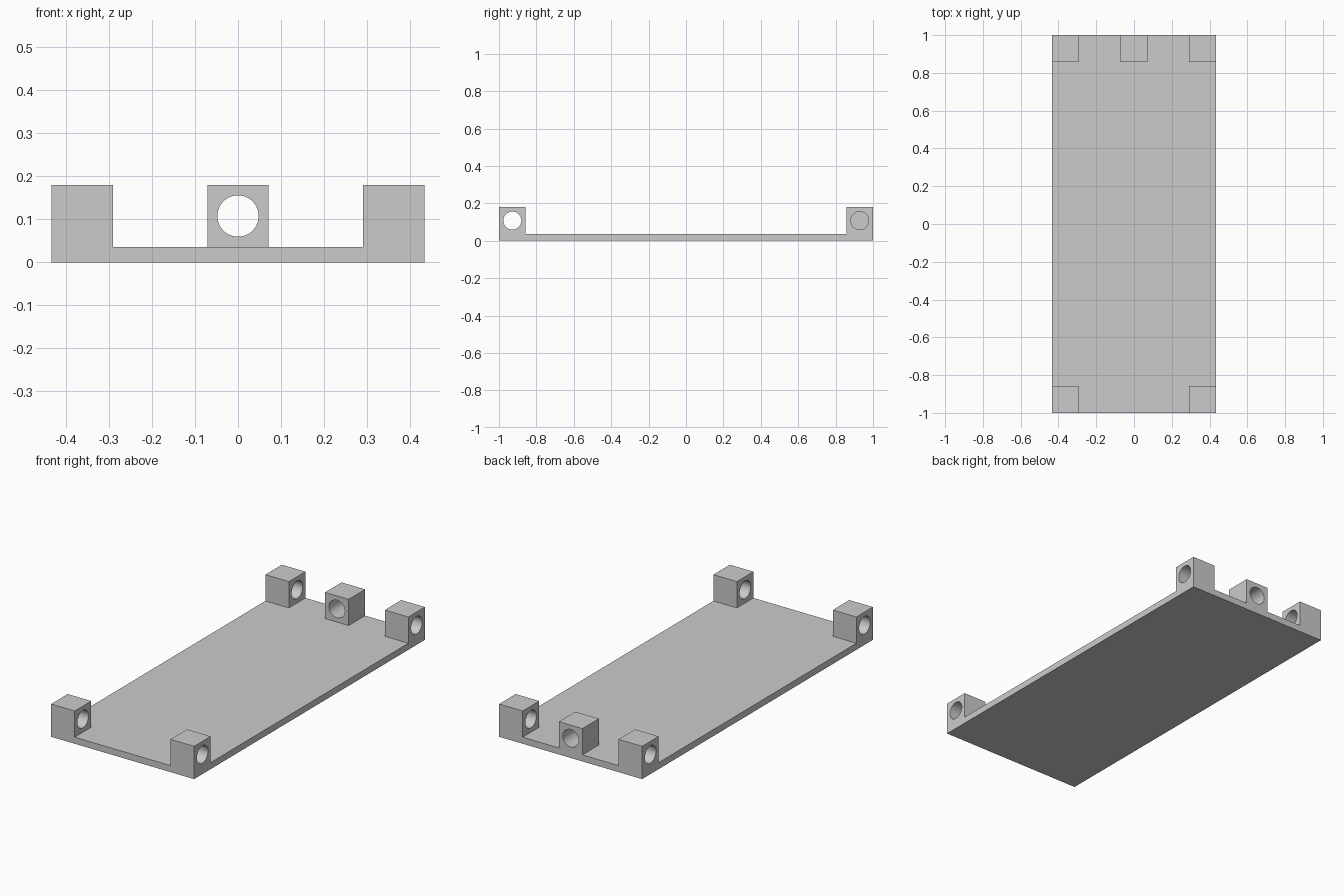
import bpy
import math

default_cube = bpy.data.objects.get("Cube")
if default_cube:
    bpy.data.objects.remove(default_cube, do_unlink=True)

# Overall sizes
HALF_X, HALF_Y = 0.434, 1.0
PLATE_H = 0.036
TOP = 0.18
BLOCK = 0.143
HOLE_R = 0.048
HOLE_Z = (PLATE_H + TOP) / 2

grey = bpy.data.materials.new("light grey")
grey.use_nodes = True
colour = (0.6, 0.6, 0.6, 1)
grey.diffuse_color = colour
grey.node_tree.nodes["Principled BSDF"].inputs["Base Color"].default_value = colour


def box(name, x, y, size_x, size_y, height):
    bpy.ops.mesh.primitive_cube_add(size=1, location=(x, y, height / 2))
    obj = bpy.context.object
    obj.name = name
    obj.scale = (size_x, size_y, height)
    bpy.ops.object.transform_apply(location=True, rotation=True, scale=True)
    obj.data.materials.append(grey)
    return obj


def combine(target, other, operation):
    """Apply a boolean to the target and discard the helper."""
    other.hide_render = True
    mod = target.modifiers.new("combine", 'BOOLEAN')
    mod.operation = operation
    mod.solver = 'EXACT'
    mod.object = other
    bpy.context.view_layer.objects.active = target
    bpy.ops.object.modifier_apply(modifier=mod.name)
    bpy.data.objects.remove(other, do_unlink=True)


# Flat base plate
tray = box("mounting_plate", 0, 0, 2 * HALF_X, 2 * HALF_Y, PLATE_H)

# Four corner lugs bored sideways, and a rear lug bored front to back
cx, cy = HALF_X - BLOCK / 2, HALF_Y - BLOCK / 2
lugs = [(sx * cx, sy * cy, 'X') for sx in (-1, 1) for sy in (-1, 1)]
lugs.append((0, cy, 'Y'))

for x, y, axis in lugs:
    combine(tray, box("lug", x, y, BLOCK, BLOCK, TOP), 'UNION')

for x, y, axis in lugs:
    turn = (0, math.pi / 2, 0) if axis == 'X' else (math.pi / 2, 0, 0)
    bpy.ops.mesh.primitive_cylinder_add(
        vertices=64, radius=HOLE_R, depth=BLOCK * 1.4,
        location=(x, y, HOLE_Z), rotation=turn)
    drill = bpy.context.object
    drill.name = "hole_cutter"
    drill.data.materials.append(grey)
    combine(tray, drill, 'DIFFERENCE')

# Flat faces with smooth bores
bpy.ops.object.select_all(action='DESELECT')
tray.select_set(True)
bpy.context.view_layer.objects.active = tray
bpy.ops.object.shade_smooth_by_angle(angle=math.radians(30))
